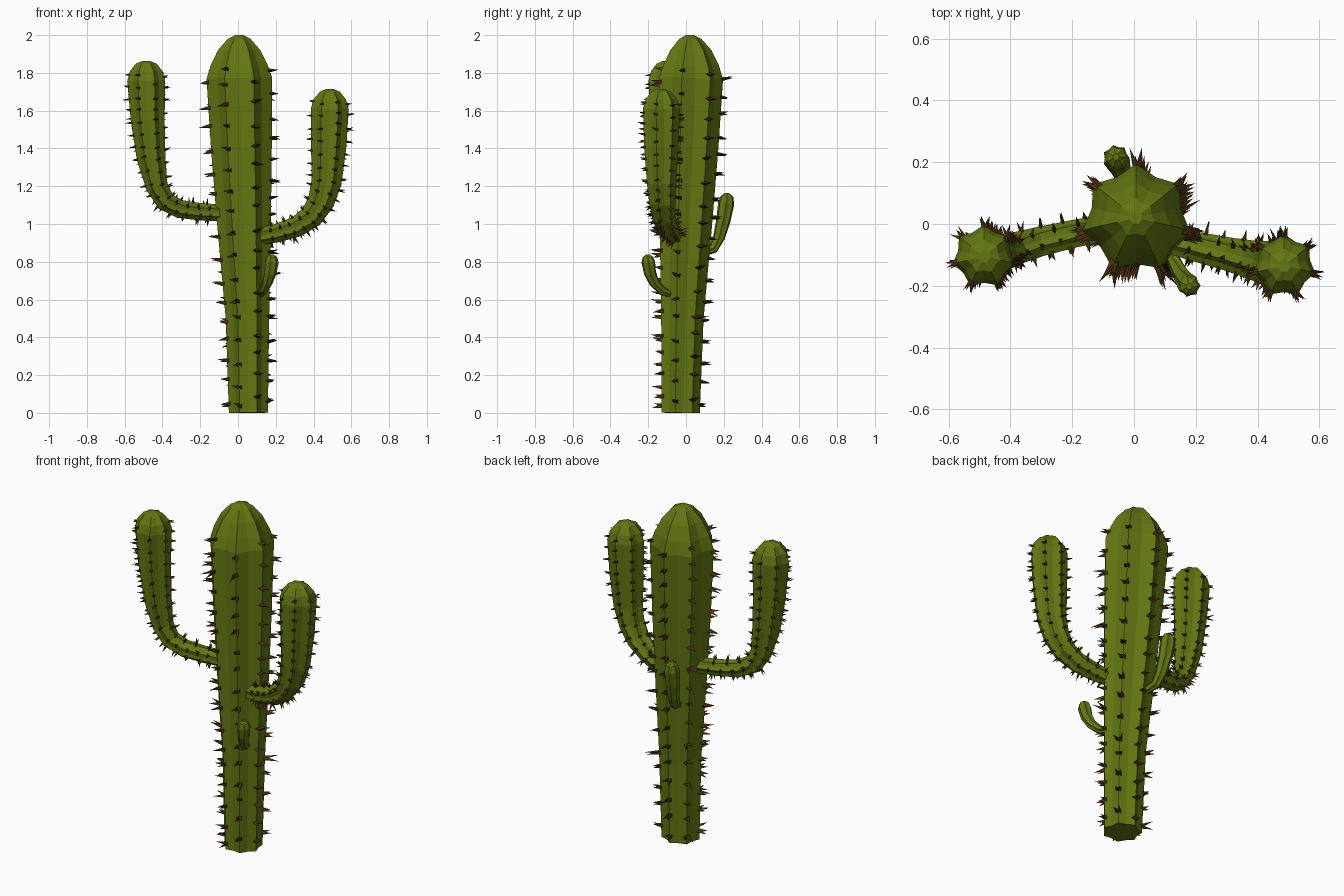
import bpy, bmesh, math, random
from mathutils import Vector

if "Cube" in bpy.data.objects:
    bpy.data.objects.remove(bpy.data.objects["Cube"])

random.seed(4)
RIBS = 7
VALLEY = 0.83


def material(name, rgb):
    m = bpy.data.materials.new(name)
    m.diffuse_color = (*rgb, 1)
    m.use_nodes = True
    m.node_tree.nodes["Principled BSDF"].inputs["Base Color"].default_value = m.diffuse_color
    return m


GREEN = material("cactus_green", (0.125, 0.185, 0.006))
BROWN = material("thorn_brown", (0.075, 0.028, 0.006))


def finish(bm, name, mat):
    bmesh.ops.recalc_face_normals(bm, faces=bm.faces)
    me = bpy.data.meshes.new(name)
    bm.to_mesh(me)
    bm.free()
    me.materials.append(mat)
    ob = bpy.data.objects.new(name, me)
    bpy.context.collection.objects.link(ob)
    return ob


def stem(name, path, ref):
    """Star-section tube along (x, y, z, radius) points; returns its rib lines."""
    pts = [Vector(p[:3]) for p in path]
    bm = bmesh.new()
    rings, ribs = [], [[] for _ in range(RIBS)]
    for i, p in enumerate(pts):
        t = (pts[min(i + 1, len(pts) - 1)] - pts[max(i - 1, 0)]).normalized()
        u = (ref - t * ref.dot(t)).normalized()
        v = t.cross(u)
        ring = []
        for k in range(2 * RIBS):
            a = math.pi * k / RIBS
            d = u * math.cos(a) + v * math.sin(a)
            co = p + d * path[i][3] * (VALLEY if k % 2 else 1)
            ring.append(bm.verts.new(co))
            if k % 2 == 0:
                ribs[k // 2].append((co, d, t))
        rings.append(ring)
    for a, b in zip(rings, rings[1:]):
        for k in range(2 * RIBS):
            n = (k + 1) % (2 * RIBS)
            bm.faces.new((a[k], a[n], b[n], b[k]))
    bm.faces.new(rings[0])
    bm.faces.new(rings[-1])
    finish(bm, name, GREEN)
    return ribs


def thorns(name, ribs, spacing, length, width, skip, dome):
    """Pairs of three-sided thorns spreading sideways along every rib."""
    bm = bmesh.new()
    for rib in ribs:
        rib = rib[:len(rib) - dome]
        left = skip + random.uniform(0.2, 1) * spacing
        for (p, d, t), (q, e, _) in zip(rib, rib[1:]):
            seg = (q - p).length
            while left < seg:
                f = left / seg
                base, out = p.lerp(q, f), d.lerp(e, f).normalized()
                side = out.cross(t)
                ln = length * random.uniform(0.75, 1.3)
                if random.random() < 0.06:
                    ln *= 1.5
                for s in (-1, 1):
                    axis = (out + side * s * random.uniform(0.2, 0.6)
                            + t * random.uniform(-0.3, 0.3)).normalized()
                    a = axis.cross(t).normalized()
                    b = axis.cross(a)
                    root = base - out * width * 0.5 + side * s * width * 0.4
                    vs = [bm.verts.new(root + (a * math.cos(g) + b * math.sin(g)) * width)
                          for g in (0, 2.094, 4.189)]
                    tip = bm.verts.new(base + axis * ln)
                    bm.faces.new(vs)
                    for k in range(3):
                        bm.faces.new((vs[k], vs[(k + 1) % 3], tip))
                left += spacing * random.uniform(0.75, 1.25)
            left -= seg
    finish(bm, name, BROWN)


X, Y = Vector((1, 0, 0)), Vector((0, 1, 0))

# Trunk
trunk = stem("trunk", [
    (0.055, -0.033, 0, 0.106), (0.05, -0.025, 0.5, 0.118), (0.032, -0.008, 1.0, 0.146),
    (0.018, 0.006, 1.4, 0.165), (0.007, 0.018, 1.77, 0.178), (0.006, 0.02, 1.84, 0.155),
    (0.006, 0.02, 1.92, 0.115), (0.006, 0.02, 1.98, 0.062), (0.006, 0.02, 2.0, 0.022)], Y)
thorns("trunk_thorns", trunk, 0.11, 0.044, 0.013, 0.0, 3)

# Left arm
arm = stem("left_arm", [
    (-0.02, 0.0, 1.055, 0.045), (-0.2, -0.035, 1.065, 0.047), (-0.31, -0.06, 1.08, 0.05),
    (-0.385, -0.08, 1.12, 0.054), (-0.43, -0.092, 1.2, 0.06), (-0.46, -0.1, 1.35, 0.078),
    (-0.478, -0.105, 1.55, 0.092), (-0.486, -0.105, 1.76, 0.103), (-0.486, -0.105, 1.81, 0.088),
    (-0.486, -0.105, 1.85, 0.055), (-0.486, -0.105, 1.862, 0.022)], Y)
thorns("left_arm_thorns", arm, 0.065, 0.027, 0.008, 0.1, 2)

# Right arm
arm = stem("right_arm", [
    (0.06, -0.04, 0.925, 0.043), (0.2, -0.075, 0.95, 0.05), (0.31, -0.1, 0.985, 0.056),
    (0.39, -0.118, 1.04, 0.064), (0.44, -0.128, 1.12, 0.073), (0.468, -0.133, 1.22, 0.082),
    (0.48, -0.135, 1.4, 0.095), (0.486, -0.135, 1.61, 0.103), (0.486, -0.135, 1.66, 0.088),
    (0.486, -0.135, 1.7, 0.055), (0.486, -0.135, 1.714, 0.022)], Y)
thorns("right_arm_thorns", arm, 0.065, 0.027, 0.008, 0.1, 2)

# Small front and back shoots
stem("front_shoot", [
    (0.11, -0.07, 0.625, 0.018), (0.132, -0.125, 0.645, 0.023), (0.155, -0.168, 0.69, 0.028),
    (0.17, -0.19, 0.74, 0.033), (0.179, -0.2, 0.8, 0.037), (0.179, -0.202, 0.825, 0.028),
    (0.179, -0.202, 0.838, 0.01)], X)
stem("back_shoot", [
    (-0.01, 0.09, 0.85, 0.022), (-0.03, 0.145, 0.87, 0.027), (-0.042, 0.175, 0.93, 0.032),
    (-0.052, 0.198, 1.02, 0.039), (-0.058, 0.213, 1.11, 0.044), (-0.058, 0.217, 1.145, 0.034),
    (-0.058, 0.217, 1.163, 0.012)], X)
